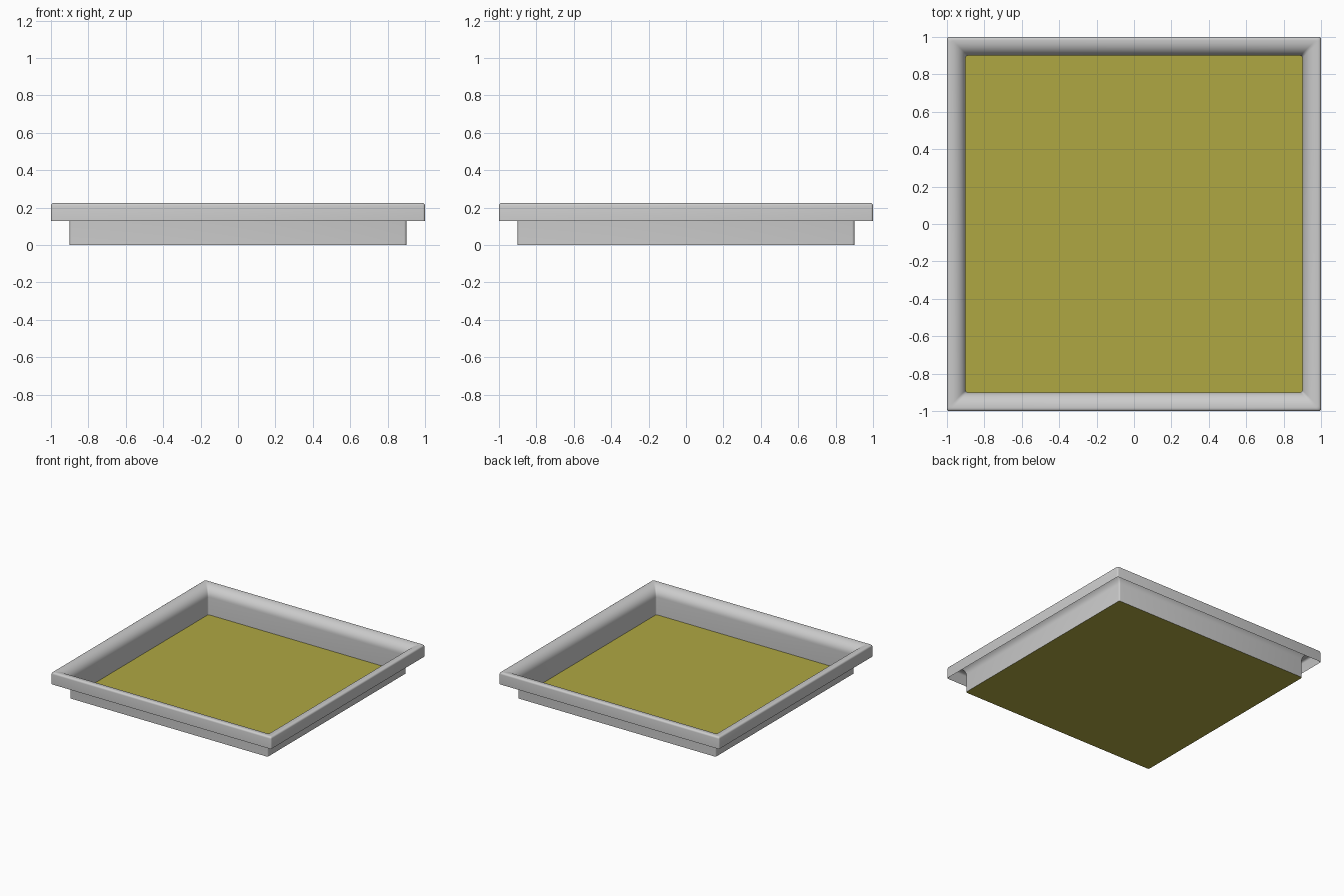
import bpy, bmesh, math

if "Cube" in bpy.data.objects:
    bpy.data.objects.remove(bpy.data.objects["Cube"])

CORNER_R = 0.012
CORNER_SEGS = 3


def ring_points(half, z):
    """Square loop with tiny rounded corners."""
    pts = []
    c = half - CORNER_R
    for k, (sx, sy) in enumerate([(1, 1), (-1, 1), (-1, -1), (1, -1)]):
        for i in range(CORNER_SEGS + 1):
            a = math.pi / 2 * (k + i / CORNER_SEGS)
            pts.append((sx * c + CORNER_R * math.cos(a),
                        sy * c + CORNER_R * math.sin(a), z))
    return pts


def arc(cx, cz, r, start, end, n):
    for i in range(n + 1):
        a = math.radians(start + (end - start) * i / n)
        yield cx + r * math.cos(a), cz + r * math.sin(a)


def finish(bm, name):
    mesh = bpy.data.meshes.new(name)
    bm.to_mesh(mesh)
    bm.free()
    obj = bpy.data.objects.new(name, mesh)
    bpy.context.collection.objects.link(obj)
    return obj


# Thin sheet rim: upright wall, rolled-over top, hanging outer lip
profile = [(0.90, 0.0)]
profile += arc(0.98, 0.145, 0.08, 180, 90, 10)
profile += arc(0.985, 0.21, 0.015, 90, 0, 4)
profile += [(1.0, 0.128)]

bm = bmesh.new()
rings = [[bm.verts.new(p) for p in ring_points(h, z)] for h, z in profile]
for lower, upper in zip(rings, rings[1:]):
    n = len(lower)
    for i in range(n):
        j = (i + 1) % n
        bm.faces.new((lower[j], lower[i], upper[i], upper[j]))
rim = finish(bm, "tray_rim")
bpy.context.view_layer.objects.active = rim
rim.select_set(True)
bpy.ops.object.shade_smooth_by_angle(angle=math.radians(40))

# Olive floor panel
bm = bmesh.new()
bm.faces.new([bm.verts.new(p) for p in ring_points(0.90, 0.0)])
floor = finish(bm, "tray_floor")
olive = bpy.data.materials.new("olive")
olive.diffuse_color = (0.43, 0.39, 0.055, 1)
olive.use_nodes = True
olive.node_tree.nodes["Principled BSDF"].inputs["Base Color"].default_value = olive.diffuse_color
floor.data.materials.append(olive)
